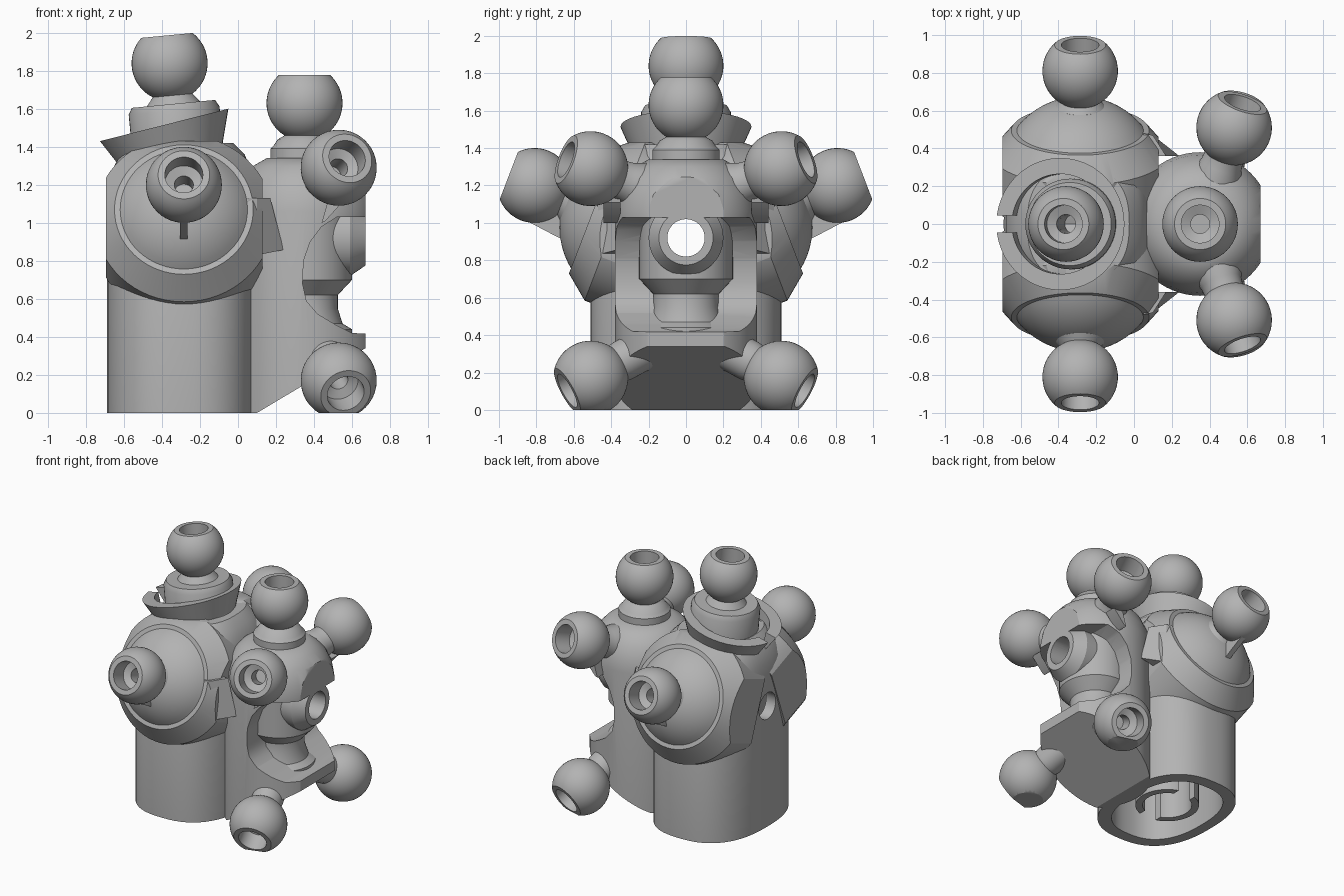
import bpy, bmesh, math
from mathutils import Vector

cube = bpy.data.objects.get("Cube")
if cube:
    bpy.data.objects.remove(cube, do_unlink=True)

grey = bpy.data.materials.new("plain_grey")
grey.use_nodes = True
COLOR = (0.45, 0.45, 0.45, 1)
grey.diffuse_color = COLOR
grey.node_tree.nodes["Principled BSDF"].inputs["Base Color"].default_value = COLOR


def finish(name, bm):
    bmesh.ops.remove_doubles(bm, verts=bm.verts, dist=1e-5)
    bmesh.ops.recalc_face_normals(bm, faces=bm.faces)
    mesh = bpy.data.meshes.new(name)
    bm.to_mesh(mesh)
    bm.free()
    mesh.materials.append(grey)
    obj = bpy.data.objects.new(name, mesh)
    bpy.context.collection.objects.link(obj)
    return obj


def bridge(bm, rings):
    n = len(rings[0])
    for a, b in zip(rings, rings[1:]):
        for i in range(n):
            j = (i + 1) % n
            bm.faces.new((a[i], a[j], b[j], b[i]))


def revolve(name, profile, origin=(0, 0, 0), axis=(0, 0, 1), seg=48):
    """Turn (radius, height) points about an axis through origin."""
    bm = bmesh.new()
    rot = Vector((0, 0, 1)).rotation_difference(Vector(axis).normalized())
    rings = []
    for r, h in profile:
        ring = []
        for i in range(seg):
            a = math.tau * i / seg
            p = Vector((r * math.cos(a), r * math.sin(a), h))
            ring.append(bm.verts.new(rot @ p + Vector(origin)))
        rings.append(ring)
    bridge(bm, rings)
    return finish(name, bm)


def loft(name, sections, cx, power=2.5, seg=64):
    """Stack rounded-box sections (height, half x, half y)."""
    bm = bmesh.new()
    rings = []
    for z, hx, hy in sections:
        ring = []
        for i in range(seg):
            c, s = math.cos(math.tau * i / seg), math.sin(math.tau * i / seg)
            x = math.copysign(abs(c) ** (2 / power), c) * hx
            y = math.copysign(abs(s) ** (2 / power), s) * hy
            ring.append(bm.verts.new((cx + x, y, z)))
        rings.append(ring)
    bridge(bm, rings)
    bm.faces.new(rings[0])
    bm.faces.new(rings[-1])
    return finish(name, bm)


def prism(name, pts, axis, lo, hi):
    """Extrude a flat outline along the x or y axis."""
    bm = bmesh.new()
    rings = []
    for d in (lo, hi):
        rings.append([bm.verts.new((d, u, v) if axis == "x" else (u, d, v)) for u, v in pts])
    bridge(bm, rings)
    bm.faces.new(rings[0])
    bm.faces.new(rings[1])
    return finish(name, bm)


def box(name, x0, x1, y0, y1, z0, z1):
    return prism(name, [(x0, z0), (x1, z0), (x1, z1), (x0, z1)], "y", y0, y1)


def cut(obj, *cutters, op="DIFFERENCE"):
    bpy.context.view_layer.objects.active = obj
    for c in cutters:
        m = obj.modifiers.new("cut", "BOOLEAN")
        m.operation, m.solver, m.object = op, "EXACT", c
        bpy.ops.object.modifier_apply(modifier=m.name)


def ball_arm(name, center, axis, neck):
    """Socketed ball with a neck; neck points are (radius, offset along axis)."""
    socket = [(0, -0.12), (0.05, -0.12), (0.05, 0), (0.1, 0.02), (0.1, 0.147)]
    a0, a1 = math.asin(0.147 / 0.2), -math.acos(0.105 / 0.2)
    arc = [a0 + (a1 - a0) * i / 18 for i in range(19)]
    ball = [(0.2 * math.cos(a), 0.2 * math.sin(a)) for a in arc]
    return revolve(name, socket + ball + neck + [(0, neck[-1][1])], center, axis)


# Cutters
cross_hole = revolve("cross_hole_cutter", [(0, -1), (0.1, -1), (0.1, 1), (0, 1)], (0, 0, 0.92), (1, 0, 0))
top_axis = (-0.095, 0, 1)
top_hole = revolve("top_hole_cutter", [(0, -0.75), (0.05, -0.75), (0.05, -0.05), (0, -0.05)],
                   (-0.36, 0, 1.84), top_axis, 24)
cavity = loft("cavity_cutter", [(-0.1, 0.31, 0.42), (1.2, 0.31, 0.42)], -0.3)
window = prism("window_cutter", [(0.9, 1.03), (0.52, 1.03), (0.44, 0.98), (0.38, 0.9), (0.345, 0.8),
               (0.34, 0.68), (0.36, 0.59), (0.42, 0.52), (0.52, 0.46), (0.6, 0.42), (0.9, 0.41)], "y", -1, 1)
slope = prism("slope_cutter", [(0.1, 0), (0.67, 0.34), (0.95, 0.34), (0.95, -0.3), (-0.2, -0.3), (-0.2, 0)], "y", -1, 1)
chest_clip = box("chest_clip", -0.2, 0.67, -1, 1, -0.1, 2)
shoulder_clip = box("shoulder_clip", -0.695, 0.13, -1, 1, 0.3, 1.43)
ground_cut = box("ground_cutter", -1, 1, -1.5, 1.5, -1, 0)
slot = box("slot_cutter", -1, -0.55, -0.045, 0.045, 1, 2)
cutters = [cross_hole, top_hole, cavity, window, slope, chest_clip, shoulder_clip, ground_cut, slot]

# Main hollow trunk
trunk = loft("trunk", [(0, 0.395, 0.51), (1.1, 0.395, 0.51), (1.24, 0.38, 0.46),
                       (1.36, 0.33, 0.36), (1.42, 0.27, 0.3)], -0.295)
cut(trunk, cavity, cross_hole, top_hole)
# Slotted tube inside the trunk
inner = revolve("inner_tube", [(0.17, 0.04), (0.22, 0.04), (0.22, 0.7), (0.17, 0.7), (0.17, 0.04)], (-0.3, 0, 0))
tube_slot = box("tube_slot_cutter", -0.37, -0.23, -0.5, 0.5, -0.1, 0.45)
cut(inner, tube_slot)
cutters.append(tube_slot)

# Collar, head and top ball
collar = revolve("collar", [(0, -0.16), (0.28, -0.16), (0.35, 0), (0.265, 0), (0.265, -0.09), (0, -0.09)],
                 (-0.39, 0, 1.515), (-0.245, 0, 0.97))
cut(collar, slot, top_hole)
head = ball_arm("head_ball", (-0.36, 0, 1.84), top_axis,
                [(0.14, -0.215), (0.22, -0.215), (0.24, -0.25), (0.24, -0.5)])
cut(head, top_hole)

# Chest column with its open window
chest = revolve("chest", [(0, 0), (0.38, 0), (0.38, 1.06), (0.365, 1.15), (0.325, 1.24), (0.27, 1.3),
                          (0.2, 1.34), (0, 1.34)], (0.35, 0, 0), seg=64)
cut(chest, chest_clip, op="INTERSECT")
cut(chest, window, slope, cross_hole)
ball_arm("chest_top_ball", (0.35, 0, 1.63), (0, 0, 1),
         [(0.14, -0.19), (0.16, -0.22), (0.18, -0.24), (0.18, -0.35)])
post = revolve("window_post", [(0, 0.4), (0.25, 0.4), (0.25, 0.44), (0.2, 0.47), (0.175, 0.55), (0.175, 0.62),
                               (0.25, 0.7), (0.25, 1.05), (0, 1.05)], (0.35, 0, 0))
cut(post, cross_hole)
nozzle = revolve("nozzle", [(0, 0.4), (0.2, 0.4), (0.2, 0.59), (0.145, 0.67), (0, 0.67)], (0, 0, 0.92), (1, 0, 0))
cut(nozzle, cross_hole)

# Paired parts
for side, s in (("left", -1), ("right", 1)):
    where = "front" if s < 0 else "back"
    tilt = math.radians(21)
    axis = (0, s * math.cos(tilt), math.sin(tilt))
    # Shoulder housing, dome and ball
    housing = revolve(f"{where}_housing", [(0, 0), (0.365, 0), (0.47, -0.13), (0.47, -0.4), (0, -0.4)],
                      (-0.285, s * 0.495, 1.07), axis, 64)
    cut(housing, shoulder_clip, op="INTERSECT")
    cut(housing, cross_hole)
    big = 0.425
    half = math.asin(0.335 / big)
    cap = [(big * math.sin(half * i / 12), big * (math.cos(half * i / 12) - math.cos(half))) for i in range(13)]
    revolve(f"{where}_dome", cap + [(0, 0)], (-0.285, s * 0.495, 1.07), axis, 64)
    ball_arm(f"{where}_shoulder_ball", (-0.285, s * 0.81, 1.2), axis, [(0.13, -0.2), (0.13, -0.28)])
    prism(f"{where}_shoulder_fin", [(s * 0.6, 0.92), (s * 0.66, 0.91), (s * 0.87, 1.02), (s * 0.7, 1.12)],
          "x", -0.305, -0.265)
    # Upper and lower chest balls
    ball_arm(f"{where}_upper_ball", (0.53, s * 0.51, 1.29), (0.3, s * 0.88, 0.33), [(0.11, -0.22), (0.14, -0.3), (0.14, -0.42)])
    prism(f"{where}_upper_fin", [(0.44, 1.0), (0.46, 1.01), (0.55, 1.11), (0.48, 1.14)], "y",
          min(s * 0.35, s * 0.44), max(s * 0.35, s * 0.44))
    lower = ball_arm(f"{where}_lower_ball", (0.53, s * 0.51, 0.17), (0.25, s * 0.85, -0.46), [(0.11, -0.2), (0.11, -0.46)])
    cut(lower, ground_cut)
    # Side wedge joining trunk and chest
    wedge = [(0.05, s * 0.48), (0.1, s * 0.47), (0.24, s * 0.36), (0.05, s * 0.36)]
    bm = bmesh.new()
    low = [bm.verts.new((x, y, 0.82 + 0.2 * max(0, x - 0.05))) for x, y in wedge]
    top = [bm.verts.new((min(x, 0.17), y, 1.13)) for x, y in wedge]
    bridge(bm, [low, top])
    bm.faces.new(low)
    bm.faces.new(top)
    finish(f"{where}_wedge", bm)

# Remove cutters and shade the parts
for c in cutters:
    bpy.data.objects.remove(c, do_unlink=True)
bpy.ops.object.select_all(action="DESELECT")
for obj in bpy.context.scene.objects:
    if obj.type == "MESH":
        obj.select_set(True)
        bpy.context.view_layer.objects.active = obj
bpy.ops.object.shade_smooth_by_angle(angle=math.radians(30))
